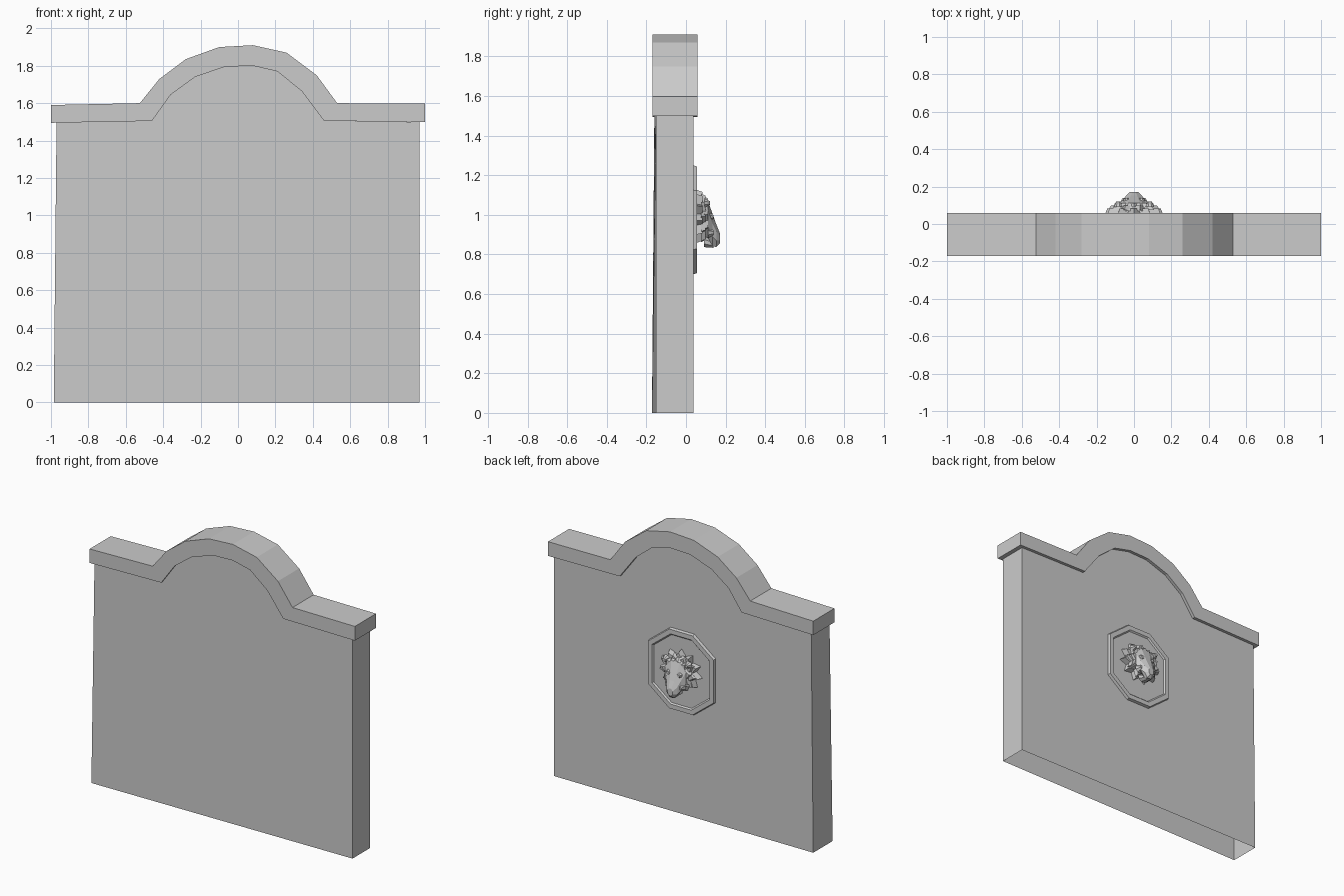
import bpy, bmesh, math

if "Cube" in bpy.data.objects:
    bpy.data.objects.remove(bpy.data.objects["Cube"])


def loft(name, rings, cap_start=True, cap_end=True):
    """Skin a series of closed rings with equal point counts."""
    bm = bmesh.new()
    rows = [[bm.verts.new(p) for p in ring] for ring in rings]
    n = len(rows[0])
    for a, b in zip(rows, rows[1:]):
        for i in range(n):
            j = (i + 1) % n
            bm.faces.new((a[i], a[j], b[j], b[i]))
    if cap_start:
        bm.faces.new(rows[0][::-1])
    if cap_end:
        bm.faces.new(rows[-1])
    bmesh.ops.recalc_face_normals(bm, faces=bm.faces[:])
    mesh = bpy.data.meshes.new(name)
    bm.to_mesh(mesh)
    bm.free()
    ob = bpy.data.objects.new(name, mesh)
    bpy.context.collection.objects.link(ob)
    return ob


def at_y(profile, y, cz=0.0, s=1.0):
    return [(x * s, y, cz + z * s) for x, z in profile]


# Arch lines of the coping underside and top
under = [(-.46, 1.505), (-.36, 1.645), (-.23, 1.74), (-.07, 1.795), (.08, 1.80),
         (.21, 1.77), (.34, 1.665), (.46, 1.505)]
over = [(-.525, 1.60), (-.42, 1.73), (-.28, 1.835), (-.10, 1.90), (.08, 1.91),
        (.26, 1.87), (.42, 1.75), (.53, 1.60)]

# Wall slab, open underneath, slightly out of true at the front left
wall_profile = [(-.985, 0), (-.97, 1.497)] + under + [(.97, 1.50), (.97, 0)]
front = [(x, -.156 + .004 * x - (.012 if x < 0 and z == 0 else 0), z)
         for x, z in wall_profile]
wall = loft("wall", [front, at_y(wall_profile, .037)])
bm = bmesh.new()
bm.from_mesh(wall.data)
bottom = [f for f in bm.faces if all(v.co.z < .001 for v in f.verts)]
bmesh.ops.delete(bm, geom=bottom, context='FACES_ONLY')
bm.to_mesh(wall.data)
bm.free()

# Coping following the arch
coping = [(-1, 1.495)] + under + [(1, 1.50), (1, 1.597)] + over[::-1] + [(-1, 1.59)]
loft("coping", [at_y(coping, -.17), at_y(coping, .058)])

# Octagonal plaque with raised rim on the back
quarter = [(.25, .15), (.09, .275)]
octagon = (quarter + [(-x, z) for x, z in quarter[::-1]]
           + [(-x, -z) for x, z in quarter] + [(x, -z) for x, z in quarter[::-1]])
CZ = .975
loft("plaque", [at_y(octagon, .037, CZ), at_y(octagon, .055, CZ, .98),
                at_y(octagon, .055, CZ, .87), at_y(octagon, .046, CZ, .84)],
     cap_start=False)


def star(y, cz, rx, rz, points, inner, turn=0.0):
    ring = []
    for i in range(points * 2):
        a = math.pi * i / points + turn
        k = inner if i % 2 else 1.0
        ring.append((rx * k * math.sin(a), y, cz + rz * k * math.cos(a)))
    return ring


# Spiky mane in stacked layers
layers = [(.044, .083, .99, .16, .14, 11, .72, .0),
          (.075, .098, .985, .138, .128, 10, .75, .25),
          (.09, .112, .985, .115, .108, 9, .78, .0)]
for i, (y0, y1, cz, rx, rz, n, k, t) in enumerate(layers):
    loft(f"mane_layer_{i + 1}", [star(y0, cz, rx, rz, n, k, t),
                                 star(y1, cz, rx * .9, rz * .9, n, k, t)])


def oval(y, cz, rx, rz, n=8):
    return star(y, cz, rx, rz, n // 2, 1.0, math.pi / n)


# Face running forward and down into the muzzle
loft("face", [oval(y, cz, rx, rz) for y, cz, rx, rz in
              [(.07, 1.0, .10, .105), (.112, .975, .085, .10), (.133, .925, .06, .09),
               (.153, .895, .045, .062), (.172, .882, .022, .026)]])

# Brows, ears and cheeks, one on each side
for side, s in (("left", -1), ("right", 1)):
    for part, x, y, z, r, h in (("brow", .04, .118, .99, .024, .022),
                                ("ear", .085, .09, 1.06, .026, .03),
                                ("cheek", .05, .11, .91, .03, .03)):
        base = [(x * s + px, y, z + pz) for px, _, pz in oval(0, 0, r, r)]
        tip = [(x * s + px, y + h, z + pz) for px, _, pz in oval(0, 0, r * .4, r * .4)]
        loft(f"{part}_{side}", [base, tip])

# Chin
loft("chin", [oval(.09, .865, .04, .03), oval(.14, .852, .026, .02)])
